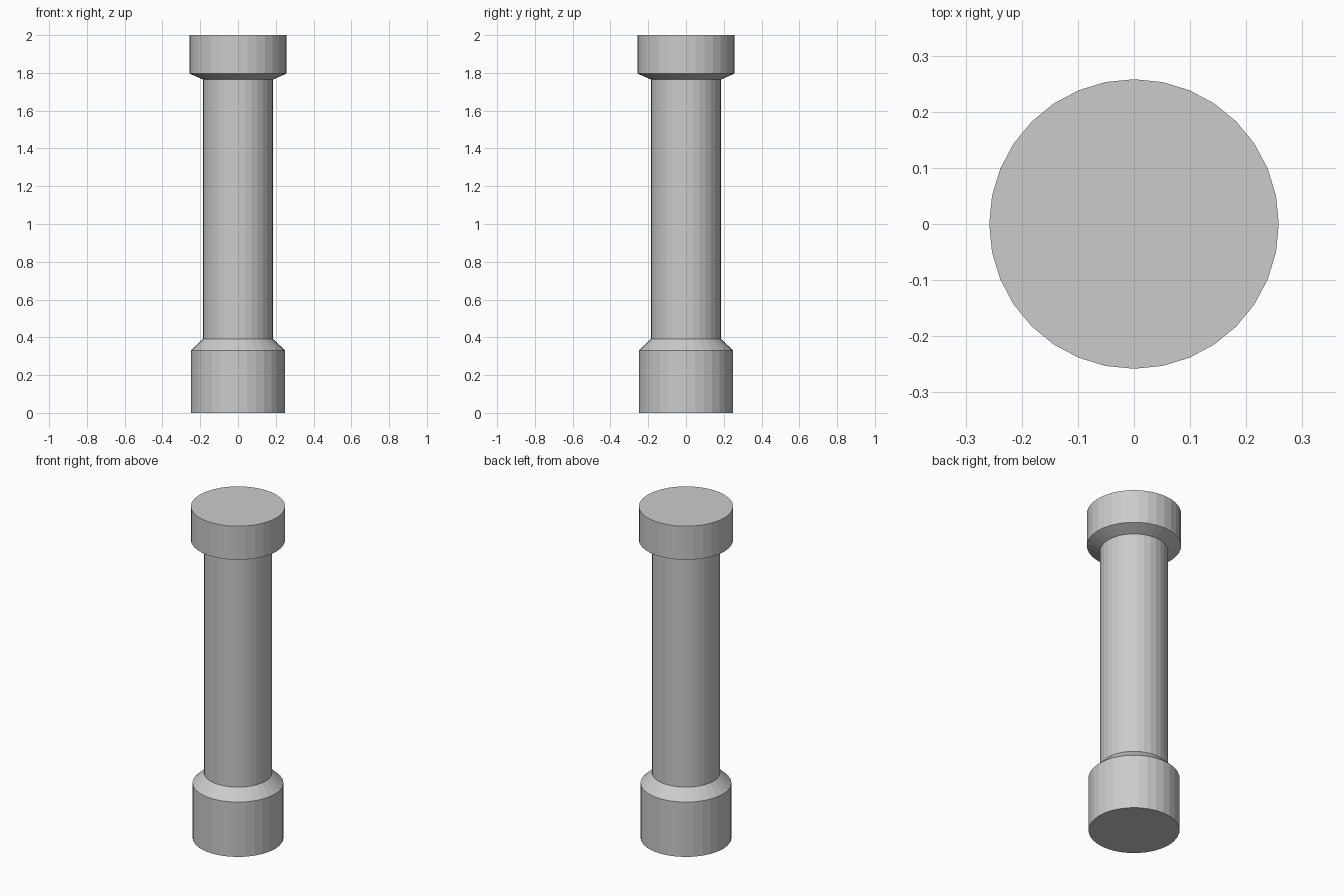
import bpy, bmesh
from math import cos, sin, tau

if "Cube" in bpy.data.objects:
    bpy.data.objects.remove(bpy.data.objects["Cube"])

SIDES = 32

# Column profile, bottom to top: (radius, height)
PROFILE = [
    (0.249, 0.0), (0.249, 0.331),     # base drum
    (0.186, 0.392), (0.186, 1.765),   # lower chamfer and shaft
    (0.258, 1.797), (0.258, 2.0),     # upper chamfer and capital
]


def lathe(name, profile, sides):
    bm = bmesh.new()
    rings = [[bm.verts.new((r * cos(tau * i / sides), r * sin(tau * i / sides), z))
              for i in range(sides)] for r, z in profile]
    for low, high in zip(rings, rings[1:]):
        for i in range(sides):
            j = (i + 1) % sides
            bm.faces.new((low[i], low[j], high[j], high[i]))
    # End caps
    bm.faces.new(rings[0][::-1])
    bm.faces.new(rings[-1])
    mesh = bpy.data.meshes.new(name)
    bm.to_mesh(mesh)
    bm.free()
    obj = bpy.data.objects.new(name, mesh)
    bpy.context.collection.objects.link(obj)
    return obj


# Flat-faced column
lathe("column", PROFILE, SIDES)
